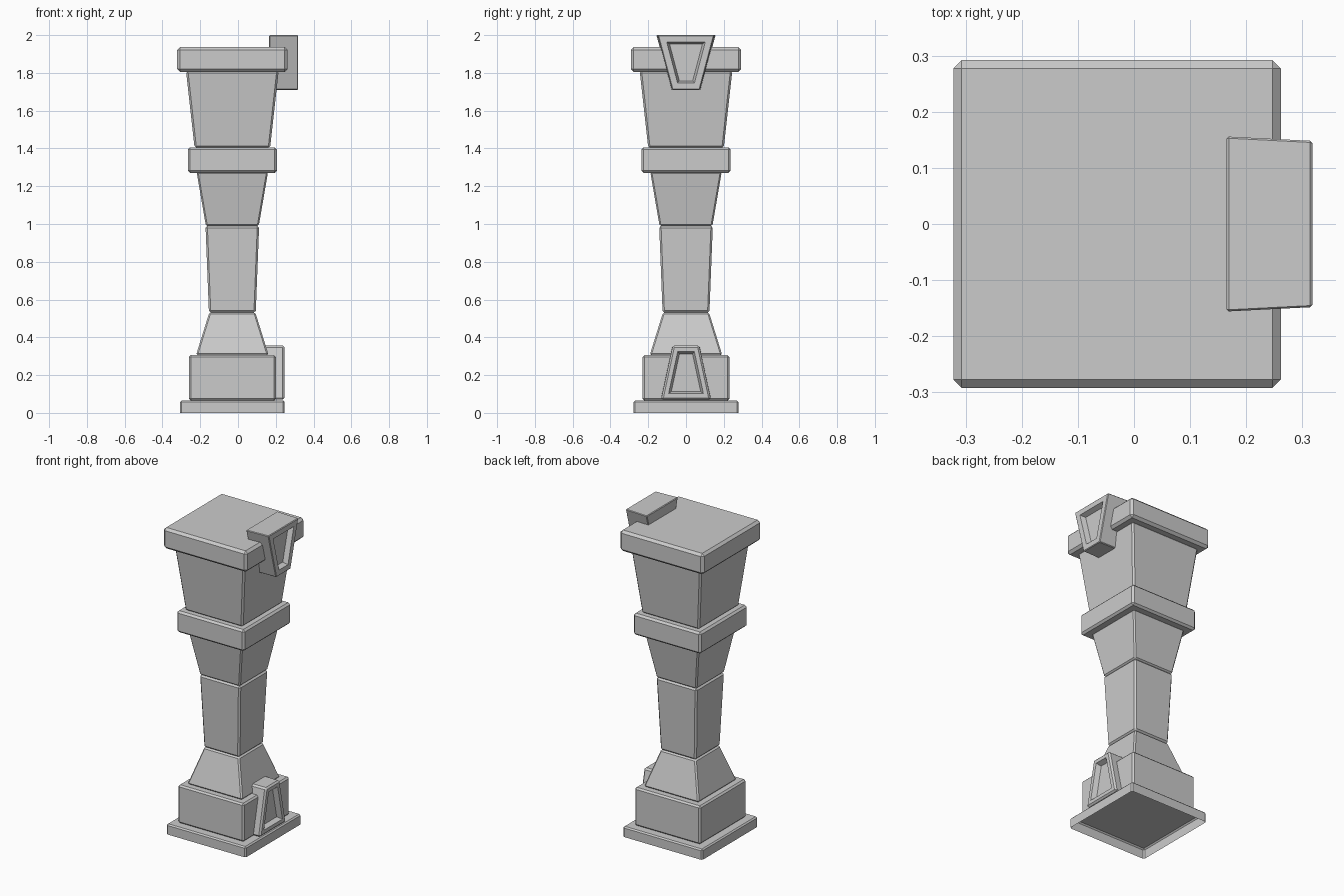
import bpy, bmesh
from mathutils import Vector

if "Cube" in bpy.data.objects:
    bpy.data.objects.remove(bpy.data.objects["Cube"])

CX = -0.03  # column axis


def finish(bm, name):
    bmesh.ops.recalc_face_normals(bm, faces=bm.faces)
    me = bpy.data.meshes.new(name)
    bm.to_mesh(me)
    bm.free()
    ob = bpy.data.objects.new(name, me)
    bpy.context.collection.objects.link(ob)
    return ob


def hexahedron(lower, upper):
    """Closed six-sided solid from two matching four-point loops."""
    bm = bmesh.new()
    a = [bm.verts.new(p) for p in lower]
    b = [bm.verts.new(p) for p in upper]
    bm.faces.new(a[::-1])
    bm.faces.new(b)
    for i in range(4):
        j = (i + 1) % 4
        bm.faces.new((a[i], a[j], b[j], b[i]))
    bmesh.ops.recalc_face_normals(bm, faces=bm.faces)
    return bm


def bevel(bm, width, edges=None):
    bmesh.ops.bevel(bm, geom=list(edges or bm.edges), offset=width, segments=1,
                    affect='EDGES', profile=0.5, clamp_overlap=True)


def square(h, z):
    return [(CX + sx * h, sy * h, z) for sx, sy in ((-1, -1), (1, -1), (1, 1), (-1, 1))]


def section(name, z0, z1, h0, h1, width, open_bottom=False):
    bm = hexahedron(square(h0, z0), square(h1, z1))
    if open_bottom:
        bevel(bm, width, [e for e in bm.edges if max(v.co.z for v in e.verts) > z0 + 1e-4])
        bm.normal_update()
        bmesh.ops.delete(bm, geom=[f for f in bm.faces if f.normal.z < -0.9], context='FACES')
    else:
        bevel(bm, width)
    return finish(bm, name)


def ornament(name, x0, x1, z0, z1, h0, h1, taper, width, rim, depth):
    """Tapered block with a framed recess on its +x face."""
    def loop(z, h):
        f = h * taper
        return [(x0, -h, z), (x1, -f, z), (x1, f, z), (x0, h, z)]
    bm = hexahedron(loop(z0, h0), loop(z1, h1))
    bevel(bm, width)
    bm.normal_update()
    face = max(bm.faces, key=lambda f: f.normal.x * f.calc_area())
    bmesh.ops.inset_region(bm, faces=[face], thickness=rim, use_even_offset=True)
    bmesh.ops.inset_region(bm, faces=[face], thickness=0.012, use_even_offset=True)
    bmesh.ops.translate(bm, verts=face.verts, vec=Vector((-depth, 0, 0)))
    return finish(bm, name)


# Stacked column: name, bottom z, top z, bottom half width, top half width, bevel
section("base_slab", 0.0, 0.065, 0.277, 0.277, 0.008, open_bottom=True)
for args in (
    ("plinth_block", 0.065, 0.306, 0.230, 0.230, 0.010),
    ("lower_flare", 0.306, 0.531, 0.192, 0.122, 0.008),
    ("shaft", 0.531, 0.990, 0.124, 0.142, 0.010),
    ("upper_flare", 0.990, 1.275, 0.140, 0.189, 0.008),
    ("collar", 1.270, 1.406, 0.236, 0.236, 0.012),
    ("neck", 1.404, 1.810, 0.200, 0.245, 0.010),
    ("cap", 1.805, 1.937, 0.292, 0.292, 0.015),
):
    section(*args)

# Keystone ornaments on the right side
ornament("top_keystone", 0.165, 0.318, 1.710, 2.0, 0.076, 0.157, 0.95, 0.004, 0.032, 0.03)
ornament("bottom_keystone", 0.10, 0.246, 0.070, 0.357, 0.136, 0.072, 0.97, 0.010, 0.022, 0.03)
